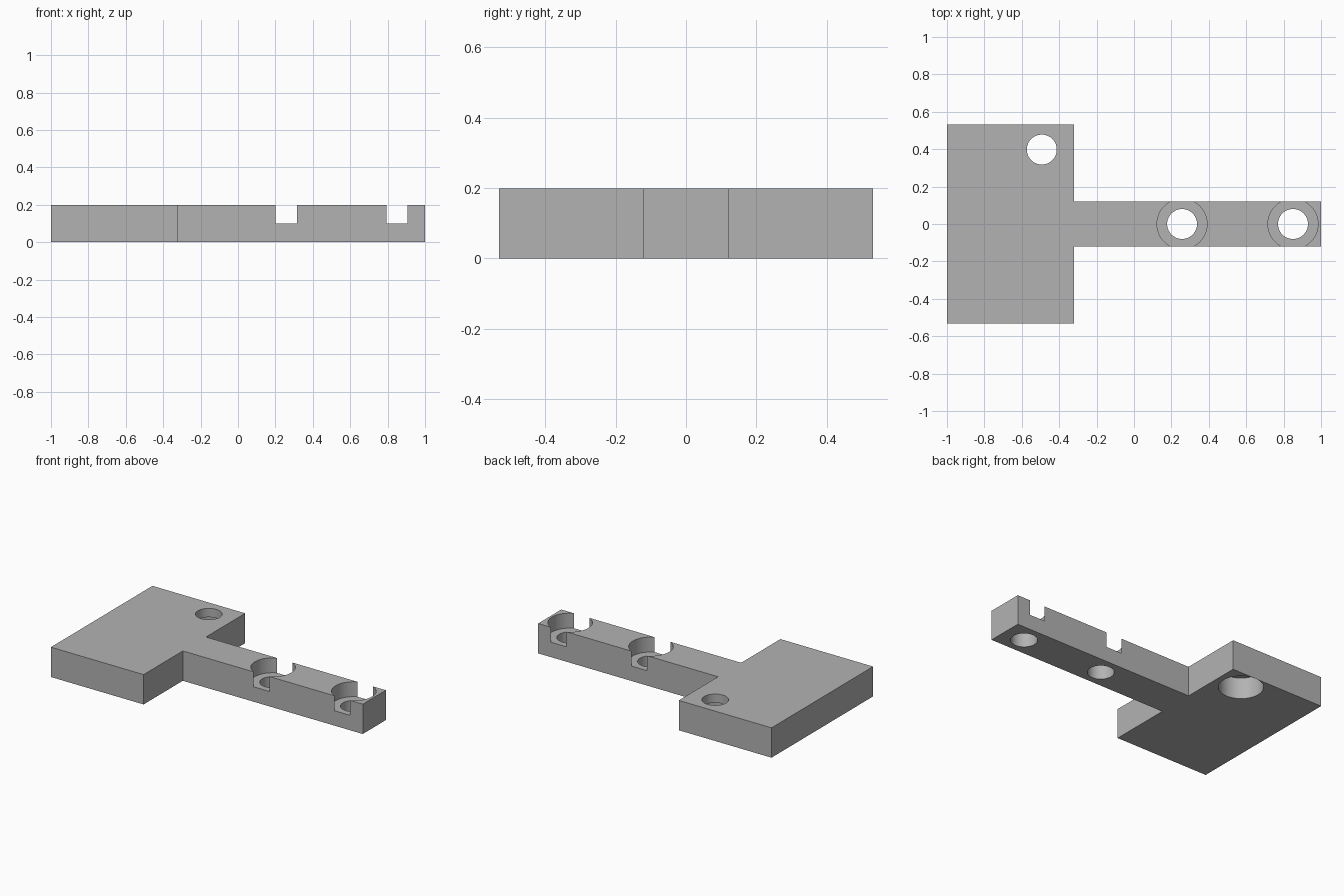
import bpy
import bmesh
import math

cube = bpy.data.objects.get("Cube")
if cube:
    bpy.data.objects.remove(cube, do_unlink=True)

THICK = 0.198          # bracket thickness
HOLE_R, BORE_R = 0.08, 0.134
ARM_HALF, PLATE_HALF = 0.121, 0.532
NECK_X = -0.32

grey = bpy.data.materials.new("light grey")
grey.use_nodes = True
colour = (0.45, 0.45, 0.45, 1)
grey.diffuse_color = colour
grey.node_tree.nodes["Principled BSDF"].inputs["Base Color"].default_value = colour

# T-shaped bracket: wide plate with a narrow arm, mirrored outline
half = [(-1, PLATE_HALF), (NECK_X, PLATE_HALF), (NECK_X, ARM_HALF), (1, ARM_HALF)]
outline = half + [(x, -y) for x, y in reversed(half)]
bm = bmesh.new()
base = bm.faces.new([bm.verts.new((x, y, 0)) for x, y in outline])
top = bmesh.ops.extrude_face_region(bm, geom=[base])["geom"]
bmesh.ops.translate(bm, verts=[v for v in top if isinstance(v, bmesh.types.BMVert)],
                    vec=(0, 0, THICK))
bmesh.ops.recalc_face_normals(bm, faces=bm.faces)
mesh = bpy.data.meshes.new("bracket")
bm.to_mesh(mesh)
bm.free()
bracket = bpy.data.objects.new("bracket", mesh)
bpy.context.collection.objects.link(bracket)
mesh.materials.append(grey)


def drill(name, x, y, radius, low, high):
    """Cut a round hole between two heights."""
    bpy.ops.mesh.primitive_cylinder_add(vertices=64, radius=radius, depth=high - low,
                                        location=(x, y, (low + high) / 2))
    cutter = bpy.context.object
    cutter.name = name
    cutter.data.materials.append(grey)
    cut = bracket.modifiers.new(name, 'BOOLEAN')
    cut.operation = 'DIFFERENCE'
    cut.solver = 'EXACT'
    cut.object = cutter
    bpy.context.view_layer.objects.active = bracket
    bpy.ops.object.modifier_apply(modifier=name)
    bpy.data.objects.remove(cutter, do_unlink=True)


# Arm holes are counterbored from above, breaking through the arm sides;
# the plate hole is counterbored from below
for name, x, y, low, high in (
        ("inner_arm_hole", 0.257, 0, THICK / 2, 0.4),
        ("outer_arm_hole", 0.85, 0, THICK / 2, 0.4),
        ("plate_hole", -0.493, 0.398, -0.2, 0.14)):
    drill(name + "_bore", x, y, BORE_R, low, high)
    drill(name, x, y, HOLE_R, -0.3, 0.5)

# Smooth hole walls, sharp edges elsewhere
bpy.ops.object.select_all(action='DESELECT')
bracket.select_set(True)
bpy.context.view_layer.objects.active = bracket
bpy.ops.object.shade_smooth_by_angle(angle=math.radians(30))
